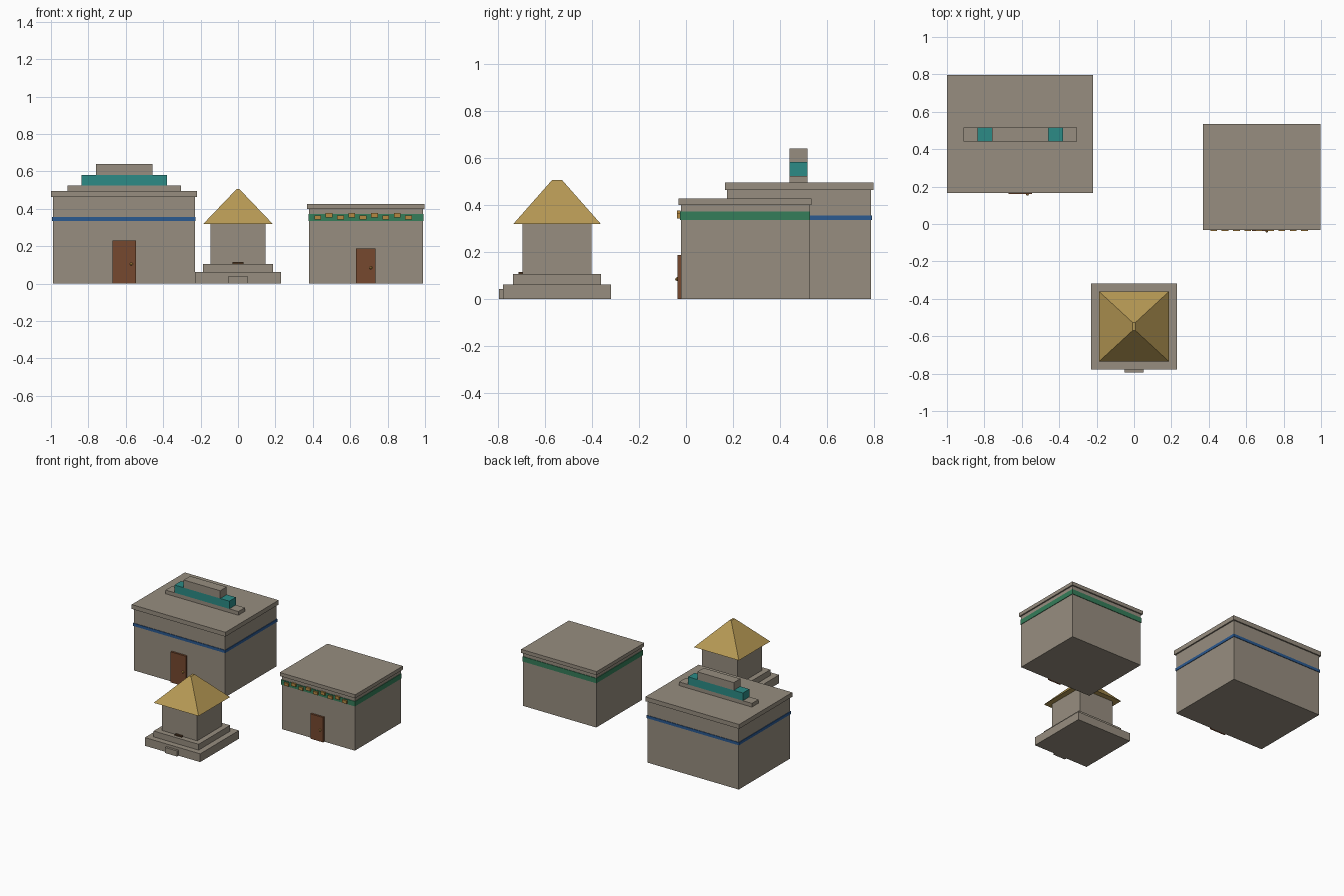
import bpy, bmesh

if "Cube" in bpy.data.objects:
    bpy.data.objects.remove(bpy.data.objects["Cube"])


def material(name, rgb):
    m = bpy.data.materials.new(name)
    m.use_nodes = True
    m.diffuse_color = (*rgb, 1)
    m.node_tree.nodes["Principled BSDF"].inputs["Base Color"].default_value = (*rgb, 1)
    return m


STONE = material("warm grey stone", (0.31, 0.27, 0.215))
GOLD = material("straw gold", (0.47, 0.32, 0.09))
TEAL = material("teal paint", (0.025, 0.26, 0.24))
BLUE = material("blue paint", (0.024, 0.1, 0.28))
GREEN = material("green paint", (0.035, 0.205, 0.1))
WOOD = material("brown wood", (0.18, 0.066, 0.028))
DARK = material("dark wood", (0.07, 0.035, 0.015))
OCHRE = material("ochre ornament", (0.46, 0.25, 0.055))


def finish(name, bm, mat):
    mesh = bpy.data.meshes.new(name)
    bm.to_mesh(mesh)
    bm.free()
    mesh.materials.append(mat)
    obj = bpy.data.objects.new(name, mesh)
    bpy.context.collection.objects.link(obj)
    return obj


def box(name, x, y, z, mat, top=None):
    """Box from three (low, high) ranges; top = optional half sizes of the upper face."""
    bm = bmesh.new()
    bmesh.ops.create_cube(bm, size=1)
    for v in bm.verts:
        at_top = v.co.z > 0
        for i, (lo, hi) in enumerate((x, y, z)):
            half = (hi - lo) / 2
            if top and at_top and i < 2:
                half = top[i]
            v.co[i] = (lo + hi) / 2 + (half if v.co[i] > 0 else -half)
    return finish(name, bm, mat)


def grow(r, d):
    return (r[0] - d, r[1] + d)


def door(name, x, wall, height, knob_z):
    box(name, x, (wall - 0.015, wall + 0.005), (0, height), WOOD)
    bm = bmesh.new()
    bmesh.ops.create_uvsphere(bm, u_segments=8, v_segments=6, radius=0.008)
    bmesh.ops.translate(bm, verts=bm.verts, vec=(x[1] - 0.025, wall - 0.016, knob_z))
    finish(name + "_knob", bm, OCHRE)


def hall(name, x, y, wall_top, roof_top, band_z, band_mat):
    box(name + "_walls", x, y, (0, wall_top), STONE)
    box(name + "_band", grow(x, 0.004), grow(y, 0.004), band_z, band_mat)
    box(name + "_cornice", grow(x, 0.01), grow(y, 0.01), (wall_top, roof_top), STONE)


# Large hall with stepped roof comb
hall("large_hall", (-0.99, -0.23), (0.175, 0.787), 0.463, 0.496, (0.335, 0.356), BLUE)
door("large_hall_door", (-0.672, -0.545), 0.175, 0.23, 0.105)
comb = [("lower", 0.303, 0.496, 0.524, STONE),
        ("middle", 0.228, 0.524, 0.582, TEAL),
        ("upper", 0.152, 0.582, 0.64, STONE)]
for level, half, low, high, mat in comb:
    box("roof_comb_" + level, grow((-0.608, -0.608), half), (0.44, 0.517), (low, high), mat)

# Small hall with ornamented green frieze
hall("small_hall", (0.38, 0.988), (-0.022, 0.524), 0.4, 0.427, (0.335, 0.372), GREEN)
door("small_hall_door", (0.63, 0.735), -0.022, 0.187, 0.085)
for i in range(9):
    cx = 0.426 + i * 0.0607
    cz = 0.353 if i % 2 == 0 else 0.366
    box(f"frieze_block_{i + 1}", grow((cx, cx), 0.018), (-0.038, -0.024),
        grow((cz, cz), 0.011), OCHRE)

# Shrine on a stepped platform
cy = -0.548
tiers = [("shrine_base", 0.23, 0, 0.062), ("shrine_step", 0.187, 0.062, 0.106),
         ("shrine_walls", 0.147, 0.106, 0.32)]
for name, half, low, high in tiers:
    box(name, grow((0, 0), half), grow((cy, cy), half), (low, high), STONE)
box("shrine_roof", (-0.187, 0.187), grow((cy, cy), 0.187), (0.318, 0.505), GOLD,
    top=(0.008, 0.022))
box("front_step", (-0.05, 0.05), (-0.795, -0.77), (0, 0.042), STONE)
box("threshold", (-0.03, 0.03), (-0.711, -0.69), (0.106, 0.115), DARK)
